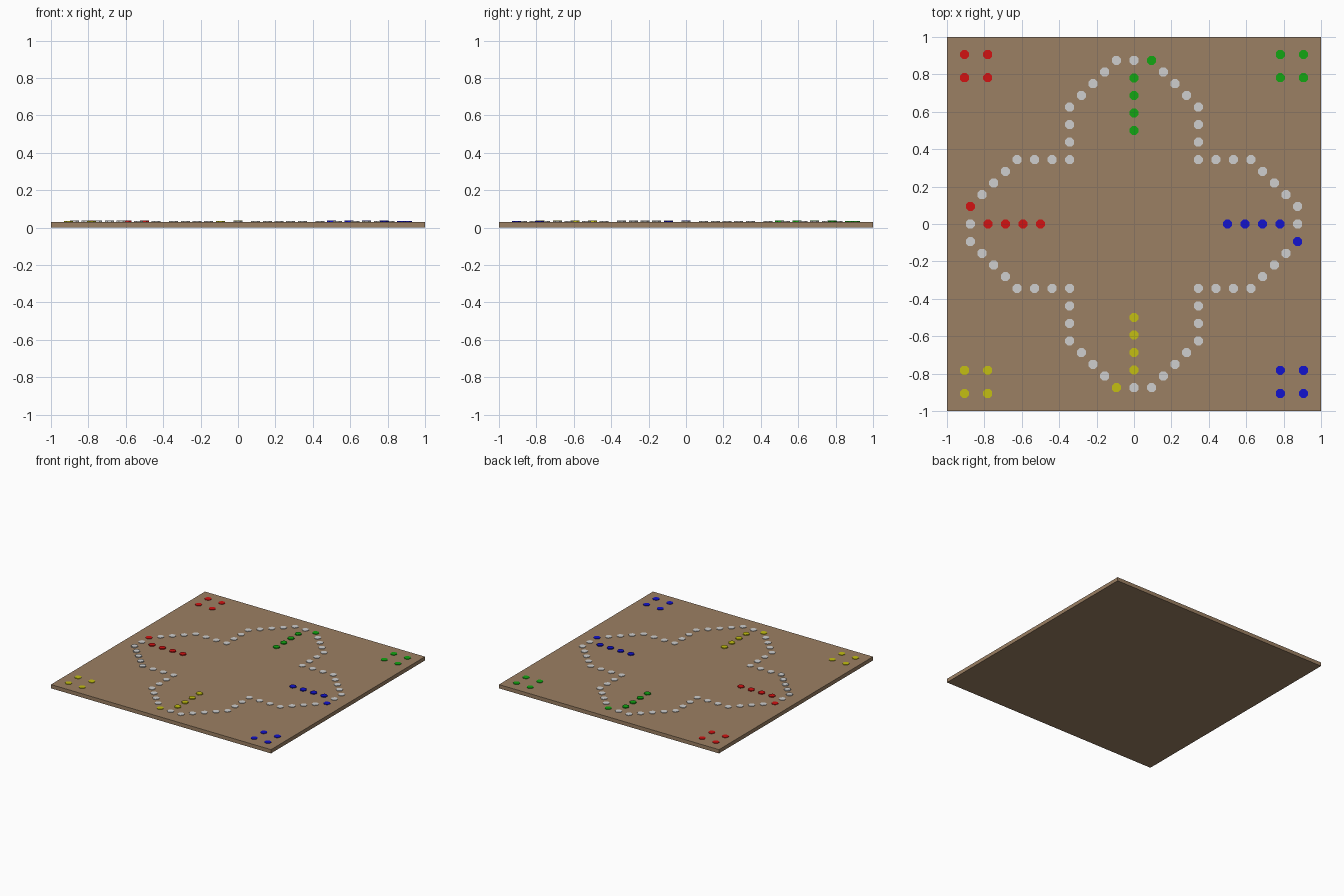
import bpy, bmesh, math
from mathutils import Matrix

if "Cube" in bpy.data.objects:
    bpy.data.objects.remove(bpy.data.objects["Cube"])

BOARD_TOP = 0.031
LOW, TALL = 0.0350, 0.0385   # top heights of the flat and raised spots
RADIUS, SIDES = 0.026, 8


def material(name, rgb):
    m = bpy.data.materials.new(name)
    m.diffuse_color = (*rgb, 1)
    m.use_nodes = True
    m.node_tree.nodes["Principled BSDF"].inputs["Base Color"].default_value = m.diffuse_color
    return m


wood = material("brown wood", (0.33, 0.215, 0.125))
white = material("pale grey", (0.62, 0.62, 0.62))
green = material("green", (0.006, 0.38, 0.006))
blue = material("blue", (0.006, 0.006, 0.62))
yellow = material("yellow", (0.55, 0.52, 0.006))
red = material("red", (0.65, 0.006, 0.006))


def finish(bm, name, mat):
    mesh = bpy.data.meshes.new(name)
    bm.to_mesh(mesh)
    bm.free()
    mesh.materials.append(mat)
    bpy.context.collection.objects.link(bpy.data.objects.new(name, mesh))


def spots(name, points, mat):
    """Short discs standing on the board; points are (x, y, top height)."""
    bm = bmesh.new()
    for x, y, top in points:
        base = BOARD_TOP - 0.002
        place = Matrix.Translation((x, y, (base + top) / 2)) @ Matrix.Rotation(math.pi / SIDES, 4, 'Z')
        bmesh.ops.create_cone(bm, cap_ends=True, segments=SIDES, radius1=RADIUS,
                              radius2=RADIUS, depth=top - base, matrix=place)
    finish(bm, name, mat)


def turn(x, y, quarter):
    """Rotate clockwise by quarter turns."""
    for _ in range(quarter):
        x, y = y, -x
    return x, y


# Board slab
bm = bmesh.new()
bmesh.ops.create_cube(bm, size=1, matrix=Matrix.Translation((0, 0, BOARD_TOP / 2))
                      @ Matrix.Diagonal((2, 2, BOARD_TOP, 1)))
finish(bm, "board", wood)

# One quarter of the track after its coloured start spot
D, S = 0.0625, 0.09375
arm = [(0.094 + D * i, 0.875 - D * i) for i in range(1, 5)]
arm += [(0.344, 0.625 - S * i) for i in range(1, 4)]
arm += [(0.344 + S * i, 0.344) for i in range(1, 4)]
arm += [(0.625 + D * i, 0.344 - D * i) for i in range(1, 5)]
arm += [(0.0, 0.875)]

track = []
for q in range(4):
    for p in arm:
        x, y = turn(*p, q)
        # the lower left diagonal is slightly raised
        raised = x < -0.6 and -0.36 < y < -0.05
        track.append((x, y, TALL if raised else LOW))
spots("track_spots", track, white)

# Start spot, home row and corner base of each player
for q, mat in enumerate((green, blue, yellow, red)):
    spots(mat.name + "_start_spot", [(*turn(0.094, 0.875, q), LOW)], mat)
    spots(mat.name + "_home_row",
          [(*turn(0, 0.5 + S * i, q), TALL) for i in range(4)], mat)
    spots(mat.name + "_corner_base",
          [(*turn(x, y, q), LOW) for x in (0.782, 0.906) for y in (0.782, 0.906)], mat)
